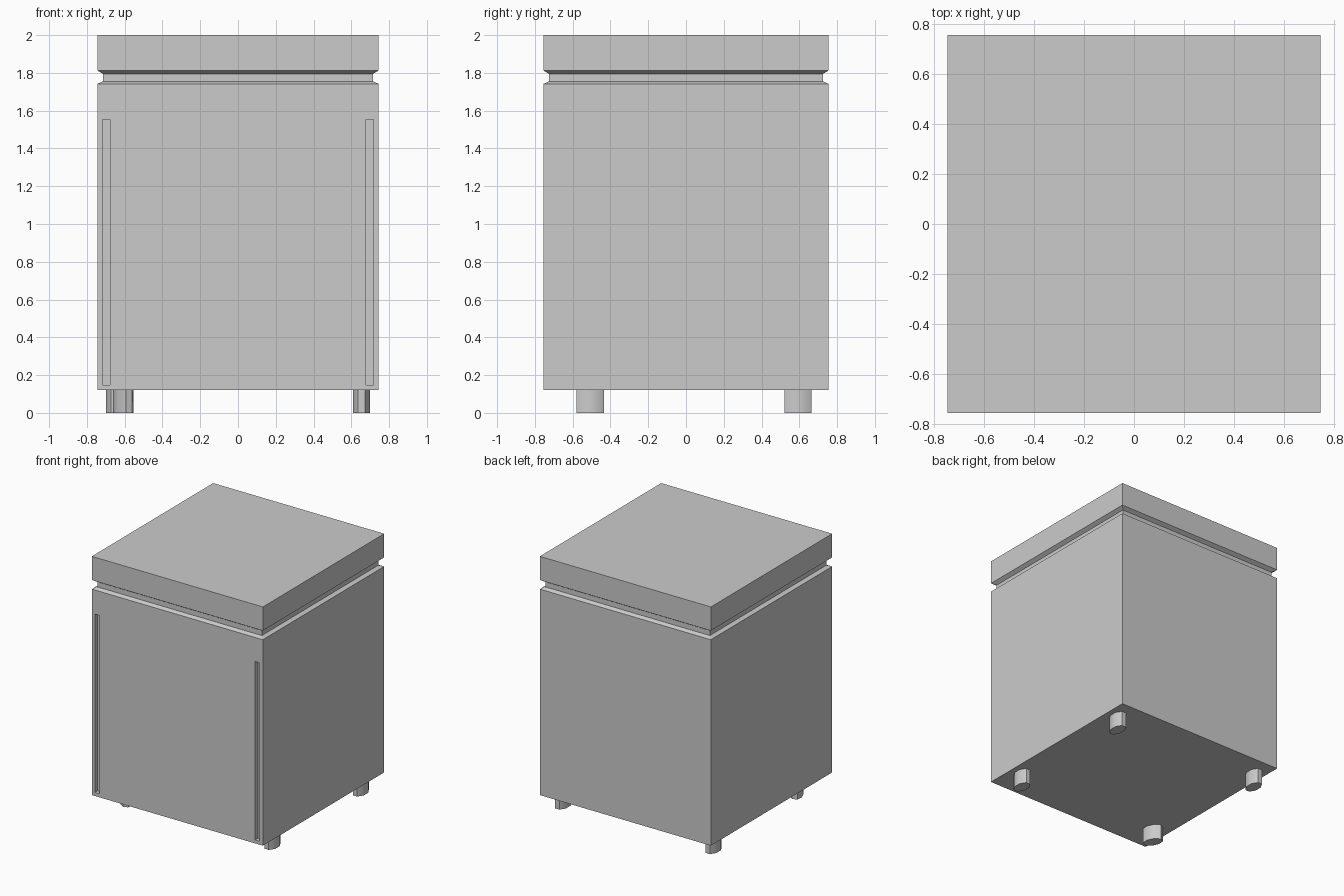
import bpy, bmesh, math

if "Cube" in bpy.data.objects:
    bpy.data.objects.remove(bpy.data.objects["Cube"])


def loft(name, rings):
    """Closed rectangular solid from (half_x, half_y, z) rings."""
    bm = bmesh.new()
    loops = [[bm.verts.new((sx * hx, sy * hy, z))
              for sx, sy in ((-1, -1), (1, -1), (1, 1), (-1, 1))]
             for hx, hy, z in rings]
    for low, high in zip(loops, loops[1:]):
        for i in range(4):
            j = (i + 1) % 4
            bm.faces.new((low[i], low[j], high[j], high[i]))
    bm.faces.new(loops[0][::-1])
    bm.faces.new(loops[-1])
    mesh = bpy.data.meshes.new(name)
    bm.to_mesh(mesh)
    bm.free()
    obj = bpy.data.objects.new(name, mesh)
    bpy.context.collection.objects.link(obj)
    return obj


HX, HY, INSET = 0.745, 0.755, 0.03
NX, NY = HX - INSET, HY - INSET

# Cabinet with the recessed neck and flared lid
cabinet = loft("cabinet", [
    (HX, HY, 0.12), (HX, HY, 1.742), (NX, NY, 1.755),
    (NX, NY, 1.795), (HX, HY, 1.813), (HX, HY, 2.0),
])

# Vertical grip slots cut into the front face
for side, label in ((-1, "left"), (1, "right")):
    cutter = loft(f"{label}_slot_cutter", [(0.02, 0.035, 0.148), (0.02, 0.035, 1.552)])
    cutter.location = (side * 0.698, -HY, 0)
    cutter.hide_render = True
    cutter.hide_set(True)
    cut = cabinet.modifiers.new(f"{label}_slot", 'BOOLEAN')
    cut.operation = 'DIFFERENCE'
    cut.solver = 'EXACT'
    cut.object = cutter

# Eight-sided oval feet; the front left one is turned slightly
for name, x, y, turn in (("front_right_foot", 0.655, -0.507, 0),
                         ("back_right_foot", 0.655, 0.593, 0),
                         ("back_left_foot", -0.655, 0.593, 0),
                         ("front_left_foot", -0.608, -0.507, 25)):
    bpy.ops.mesh.primitive_cylinder_add(vertices=8, radius=1, depth=0.125,
                                        location=(x, y, 0.0625))
    foot = bpy.context.object
    foot.name = name
    grow = 1 / math.cos(math.pi / 8)
    for v in foot.data.vertices:
        a = math.atan2(v.co.y, v.co.x) + math.pi / 8
        v.co.x = 0.045 * grow * math.cos(a)
        v.co.y = 0.0725 * grow * math.sin(a)
    foot.rotation_euler.z = math.radians(turn)
    bpy.ops.object.shade_smooth_by_angle(angle=math.radians(40))
